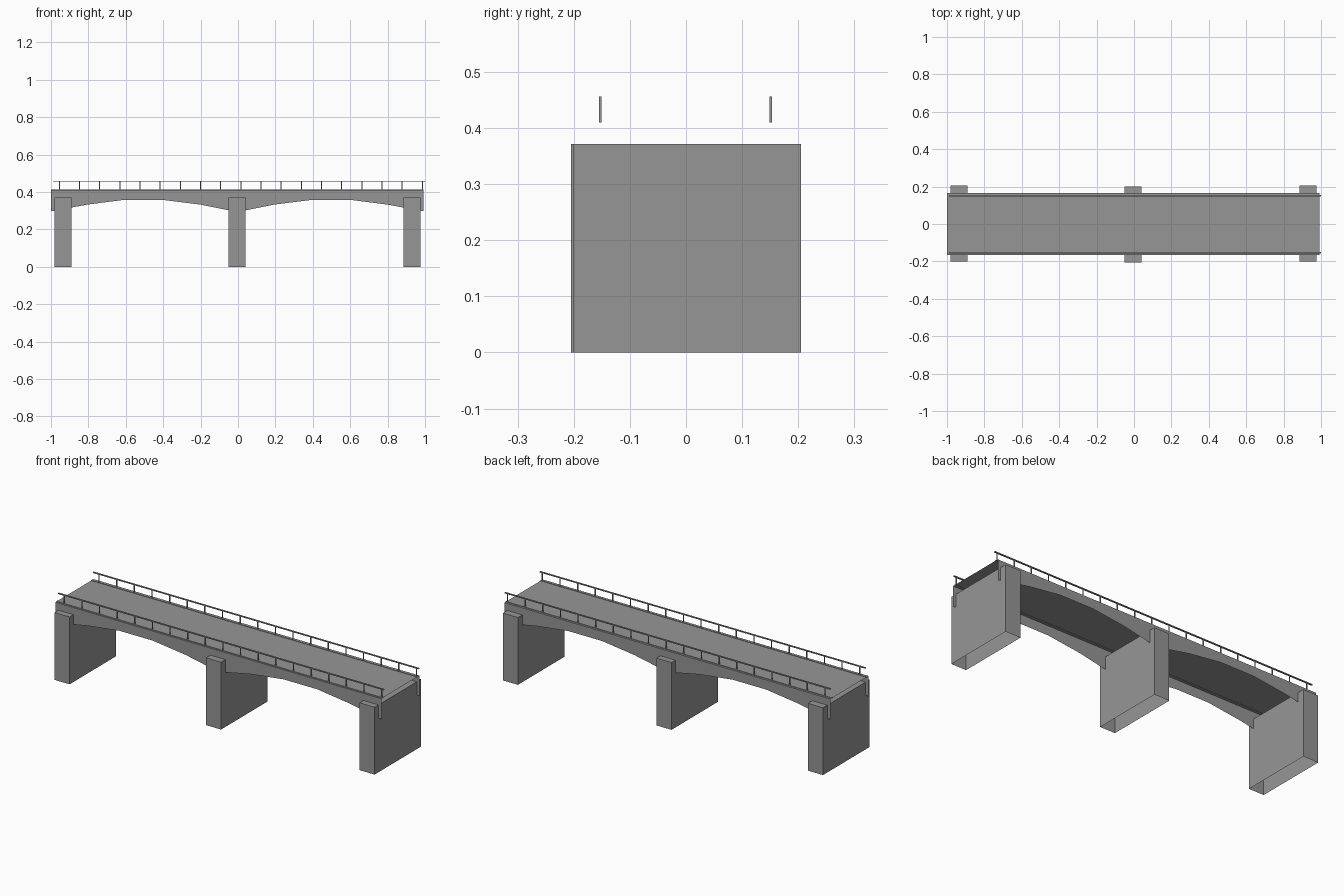
import bpy
import bmesh
from mathutils import Vector

cube = bpy.data.objects.get("Cube")
if cube:
    bpy.data.objects.remove(cube)

# One concrete grey for everything
grey = bpy.data.materials.new("concrete grey")
grey.use_nodes = True
colour = (0.305, 0.305, 0.305, 1)
grey.diffuse_color = colour
grey.node_tree.nodes["Principled BSDF"].inputs["Base Color"].default_value = colour


def finish(name, bm):
    mesh = bpy.data.meshes.new(name)
    bm.to_mesh(mesh)
    bm.free()
    mesh.materials.append(grey)
    obj = bpy.data.objects.new(name, mesh)
    bpy.context.collection.objects.link(obj)
    return obj


def add_box(bm, low, high, open_axis=None, both_ends=True):
    """Box between two corners, optionally open along one axis."""
    low, high = Vector(low), Vector(high)
    size, mid = high - low, (low + high) / 2
    verts = bmesh.ops.create_cube(bm, size=1)["verts"]
    for v in verts:
        v.co = mid + v.co * size
    if open_axis is not None:
        faces = {f for v in verts for f in v.link_faces}
        ends = [f for f in faces
                if all(abs(v.co[open_axis] - low[open_axis]) < 1e-6 for v in f.verts)
                or (both_ends and all(abs(v.co[open_axis] - high[open_axis]) < 1e-6 for v in f.verts))]
        bmesh.ops.delete(bm, geom=ends, context='FACES')


def sheet(name, points):
    bm = bmesh.new()
    bm.faces.new([bm.verts.new(p) for p in points])
    return finish(name, bm)


LEFT, RIGHT = -1.0, 0.993
DECK_Z, HALF_WIDTH = 0.411, 0.167

# Road deck
sheet("deck", [(LEFT, -HALF_WIDTH, DECK_Z), (RIGHT, -HALF_WIDTH, DECK_Z),
               (RIGHT, HALF_WIDTH, DECK_Z), (LEFT, HALF_WIDTH, DECK_Z)])

# Arched side girders, one span profile mirrored about the middle pier
middle = (LEFT + RIGHT) / 2
span = [(0.045, 0.302), (0.2, 0.333), (0.4, 0.358), (0.605, 0.358), (0.8, 0.333)]
half = RIGHT - middle
arch = [(-half, 0.297)] + [(-x, z) for x, z in reversed(span)] + span + [(half, 0.297)]
outline = [(middle + x, z) for x, z in arch] + [(RIGHT, DECK_Z), (LEFT, DECK_Z)]
for side, y in (("right", -HALF_WIDTH), ("left", HALF_WIDTH)):
    pts = [(x, y, z) for x, z in outline]
    sheet("girder_" + side, pts if y < 0 else pts[::-1])

# Piers, open underneath
for name, x, shift in (("right", -0.935, 0.002), ("middle", -0.006, -0.002), ("left", 0.93, 0.002)):
    bm = bmesh.new()
    add_box(bm, (x - 0.046, shift - 0.203, 0), (x + 0.046, shift + 0.203, 0.372),
            open_axis=2, both_ends=False)
    finish("pier_" + name, bm)

# Railings: base strip, posts and handrail on each side
for side, y in (("right", -0.153), ("left", 0.151)):
    bm = bmesh.new()
    add_box(bm, (LEFT, y - 0.005, 0.4085), (RIGHT, y + 0.005, 0.4135), open_axis=0)
    finish("rail_base_" + side, bm)

    bm = bmesh.new()
    add_box(bm, (-0.99, y - 0.004, 0.455), (1.0, y + 0.004, 0.46), open_axis=0)
    finish("handrail_" + side, bm)

    bm = bmesh.new()
    for i in range(19):
        x = -0.955 + i * 0.1078
        add_box(bm, (x - 0.0025, y - 0.002, 0.41), (x + 0.0025, y + 0.002, 0.456))
    finish("rail_posts_" + side, bm)
